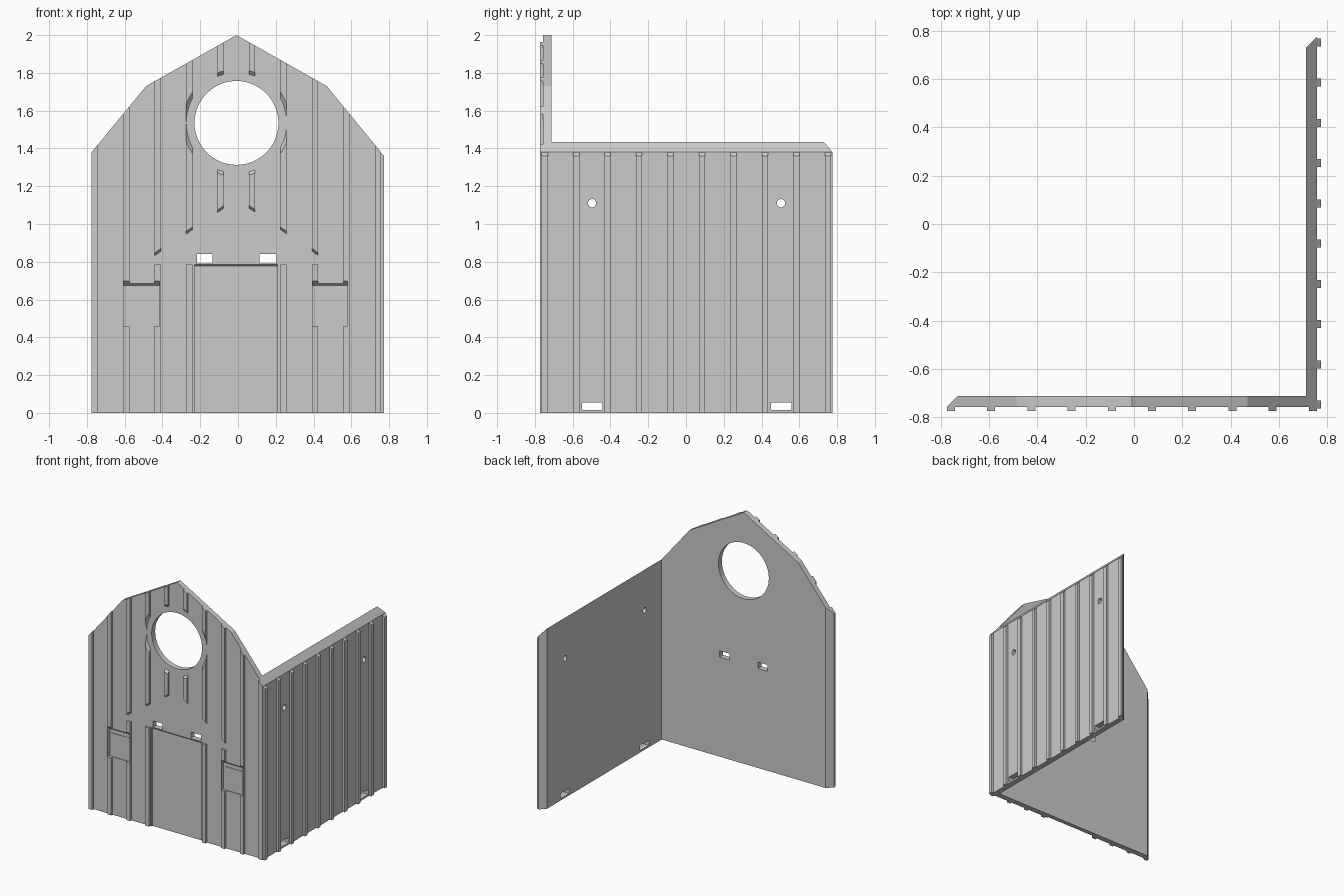
import bpy, bmesh, math

cube = bpy.data.objects.get("Cube")
if cube:
    bpy.data.objects.remove(cube, do_unlink=True)

# Main planes of the two walls and their battens
OUT, IN, RIB = 0.757, 0.713, 0.774
END = 0.775
HALF = 0.0165
MID = -0.008
ROOF = [(-END, 1.38), (-0.487, 1.73), (MID, 2.0), (0.47, 1.73), (OUT, 1.38)]

grey = bpy.data.materials.new("plain grey")
grey.use_nodes = True
colour = (0.6, 0.6, 0.6, 1)
grey.diffuse_color = colour
grey.node_tree.nodes["Principled BSDF"].inputs["Base Color"].default_value = colour


def loft(name, *pairs):
    """Join each pair of matching rings into a closed solid."""
    bm = bmesh.new()
    for a, b in pairs:
        va = [bm.verts.new(p) for p in a]
        vb = [bm.verts.new(p) for p in b]
        bm.faces.new(va)
        bm.faces.new(vb)
        for i in range(len(va)):
            j = (i + 1) % len(va)
            bm.faces.new((va[i], va[j], vb[j], vb[i]))
    bmesh.ops.recalc_face_normals(bm, faces=bm.faces)
    mesh = bpy.data.meshes.new(name)
    bm.to_mesh(mesh)
    bm.free()
    mesh.materials.append(grey)
    obj = bpy.data.objects.new(name, mesh)
    bpy.context.collection.objects.link(obj)
    return obj


def at_y(points, y):
    return [(x, y, z) for x, z in points]


def at_x(points, x):
    return [(x, y, z) for y, z in points]


def rect(a0, a1, b0, b1):
    return [(a0, b0), (a1, b0), (a1, b1), (a0, b1)]


def circle(cx, cz, r, n=64):
    return [(cx + r * math.cos(math.tau * i / n), cz + r * math.sin(math.tau * i / n))
            for i in range(n)]


def roof_z(x):
    """Height of the gable edge above x."""
    for (x0, z0), (x1, z1) in zip(ROOF, ROOF[1:]):
        if x <= x1 or x1 == OUT:
            return z0 + (z1 - z0) * (x - x0) / (x1 - x0)


def cut(obj, *cutters):
    bpy.context.view_layer.objects.active = obj
    for cutter in cutters:
        mod = obj.modifiers.new("cut", 'BOOLEAN')
        mod.operation = 'DIFFERENCE'
        mod.solver = 'EXACT'
        mod.object = cutter
        bpy.ops.object.modifier_apply(modifier=mod.name)


# Front gable wall, mitred at its free edge
outer = [(-END, 0)] + ROOF + [(OUT, 0)]
mitre = -END + OUT - IN
inner = [(mitre, 0), (mitre, roof_z(mitre))] + ROOF[1:] + [(OUT, 0)]
front_wall = loft("front_wall", (at_y(outer, -OUT), at_y(inner, -IN)))

# Front battens, trimmed to the roof line
ribs = []
for i in range(10):
    c = -0.758 + 0.1665 * i
    l, r = c - HALF, c + HALF
    shape = [(l, 0), (r, 0), (r, roof_z(r)), (l, roof_z(l))]
    ribs.append((at_y(shape, -RIB), at_y(shape, -OUT + 0.002)))
front_battens = loft("front_battens", *ribs)

# Round window, with a flared clearance through the battens
window = loft("window_cutter", (at_y(circle(MID, 1.535, 0.222), -0.9),
                                at_y(circle(MID, 1.535, 0.222), -0.6)))
flare = loft("flare_cutter", (at_y(circle(MID, 1.535, 0.287), -0.777),
                              at_y(circle(MID, 1.535, 0.261), -0.752)))


# Gap in the battens over the doorway, with a bevelled upper edge
def gap(lift):
    half = [(0.15, -0.1), (0.15, 0.785), (0.46, 0.785), (0.46, 0.81 + lift)]
    right = [(MID + x, z) for x, z in half]
    left = [(MID - x, z) for x, z in reversed(half)]
    return right + [(MID, 1.125 + lift)] + left


gap_cutter = loft("gap_cutter", (at_y(gap(0.024), -0.78), at_y(gap(0), -0.752)))


# Shallow recesses with an overhanging bevel along the top
def recess(name, x0, x1, z0, z1):
    return loft(name, (at_y(rect(x0, x1, z0, z1 + 0.022), -0.78),
                       at_y(rect(x0, x1, z0, z1 - 0.008), -0.747)))


door = recess("door_cutter", -0.23, 0.21, -0.1, 0.785)
hatches = [(-0.605, -0.415), (0.395, 0.58)]
hatch_cutters = [recess("hatch_cutter", a, b, 0.46, 0.683) for a, b in hatches]
slots = [loft("slot_cutter", (at_y(rect(a, b, 0.792, 0.842), -0.9),
                              at_y(rect(a, b, 0.792, 0.842), -0.6)))
         for a, b in ((-0.217, -0.135), (0.115, 0.203))]

cut(front_wall, window, door, *hatch_cutters, *slots)
cut(front_battens, flare, gap_cutter, *hatch_cutters)

# Thin panels in the hatch recesses
panels = [loft("hatch_panel", (at_y(rect(a + 0.015, b - 0.015, 0.46, 0.645), -0.751),
                               at_y(rect(a + 0.015, b - 0.015, 0.46, 0.645), -0.745)))
          for a, b in hatches]

# Side wall with a sloping top and mitred back edge
section = [(IN, 0), (OUT, 0), (OUT, 1.38), (IN, roof_z(IN))]
side_wall = loft("side_wall", (at_y(section, -IN),
                               [(x, END - OUT + x, z) for x, z in section]))

# Side battens, their tops continuing the slope
ribs = []
for i in range(10):
    c = 0.752 - 0.1667 * i
    l, r = c - HALF, c + HALF
    ribs.append((at_x(rect(l, r, 0, 1.36), RIB),
                 at_x(rect(l, r, 0, 1.38), OUT - 0.002)))
side_battens = loft("side_battens", *ribs)

# Bolt holes and floor slots through the side wall
side_cutters = []
for y in (-0.497, 0.503):
    for shape in (circle(y, 1.11, 0.022, 32), rect(y - 0.054, y + 0.056, 0.015, 0.056)):
        side_cutters.append(loft("side_cutter", (at_x(shape, 0.6), at_x(shape, 0.9))))
cut(side_wall, *side_cutters)

# Remove the cutters and smooth only the round openings
for c in [window, flare, gap_cutter, door] + hatch_cutters + slots + side_cutters:
    bpy.data.objects.remove(c, do_unlink=True)
bpy.ops.object.select_all(action='DESELECT')
for obj in (front_wall, front_battens, side_wall):
    obj.select_set(True)
bpy.context.view_layer.objects.active = front_wall
bpy.ops.object.shade_smooth_by_angle(angle=math.radians(12))
